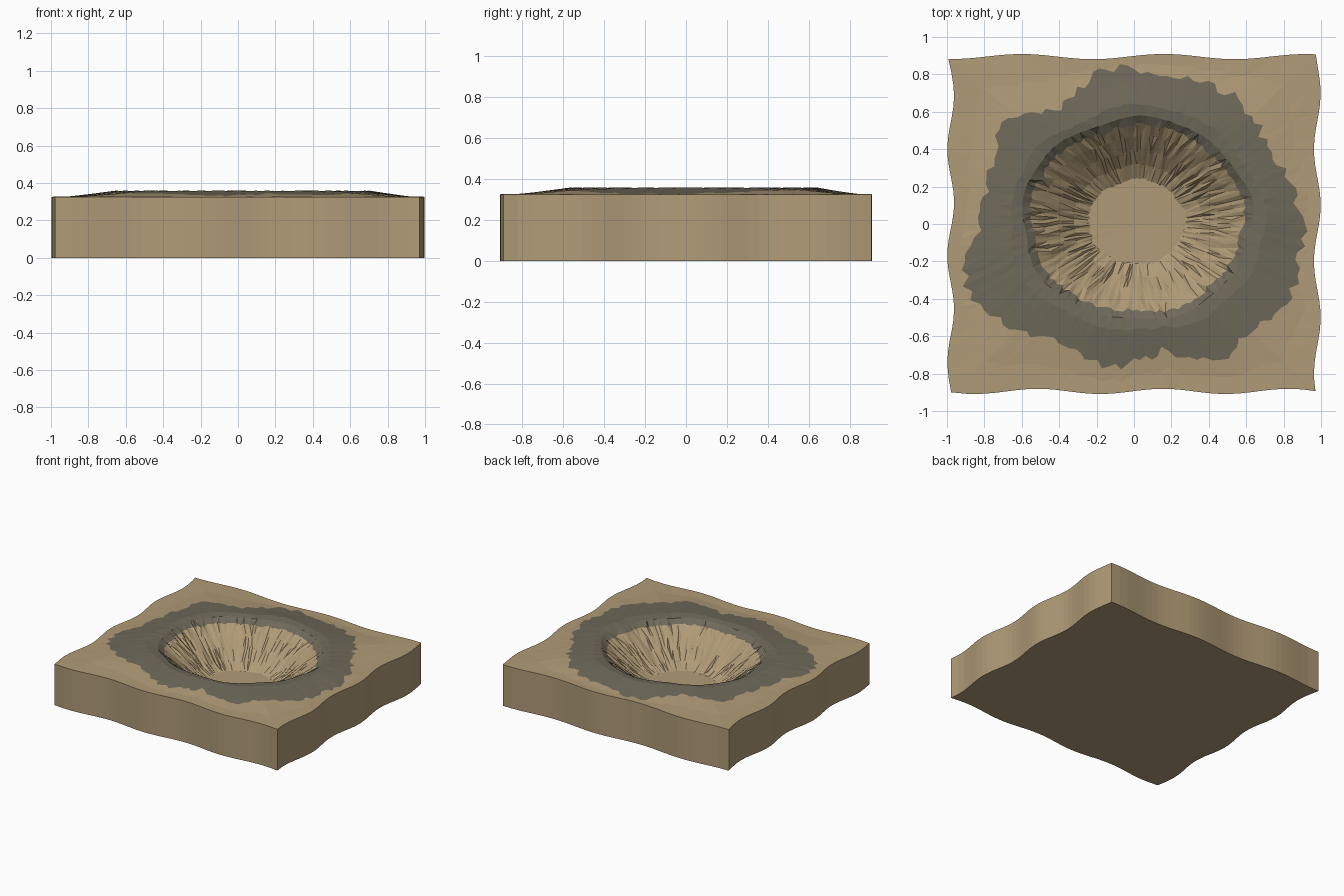
import bpy, bmesh, math, random
from math import pi, sin, cos, tau

if "Cube" in bpy.data.objects:
    bpy.data.objects.remove(bpy.data.objects["Cube"])

random.seed(4)
N = 144


def material(name, rgb):
    m = bpy.data.materials.new(name)
    m.diffuse_color = (*rgb, 1)
    m.use_nodes = True
    m.node_tree.nodes["Principled BSDF"].inputs["Base Color"].default_value = m.diffuse_color
    return m


sand = material("sand", (0.434, 0.328, 0.184))
ash = material("grey_ash", (0.160, 0.142, 0.103))

# Directions around the crater, four of them snapped to the slab corners
angles = [tau * i / N for i in range(N)]
corner = math.atan2(0.895, 0.98)
for a in (corner, pi - corner, pi + corner, tau - corner):
    angles[round(a / tau * N)] = a

# Outline of the ash ring
OUTLINE = [(0.90, 0), (0.72, 0.40), (0.57, 0.66), (0.22, 0.78), (-0.15, 0.83),
           (-0.38, 0.62), (-0.70, 0.54), (-0.77, 0.20), (-0.82, 0.0),
           (-0.90, -0.15), (-0.88, -0.38), (-0.62, -0.58), (-0.42, -0.62),
           (-0.15, -0.76), (0.15, -0.68), (0.45, -0.73), (0.65, -0.55), (0.85, -0.35)]
polar = sorted((math.atan2(y, x) % tau, math.hypot(x, y)) for x, y in OUTLINE)
polar = [(polar[-1][0] - tau, polar[-1][1])] + polar + [(polar[0][0] + tau, polar[0][1])]


def ash_radius(a):
    for (a0, r0), (a1, r1) in zip(polar, polar[1:]):
        if a0 <= a <= a1:
            return r0 + (r1 - r0) * (a - a0) / (a1 - a0)
    return polar[0][1]


def edge_point(a):
    """Point on the wavy rectangular outline."""
    c, s = cos(a), sin(a)
    rx, ry = 0.98 / max(abs(c), 1e-6), 0.895 / max(abs(s), 1e-6)
    r = min(rx, ry)
    x, y = r * c, r * s
    dx = dy = 0
    if rx <= ry + 1e-6:
        if c > 0:
            dx = 0.018 * cos(tau * (y - 0.7) / 0.6)
        else:
            dx = -0.018 * cos(tau * (y - 0.4) / 0.57)
    if ry <= rx + 1e-6:
        if s > 0:
            dy = 0.014 * cos(tau * (x + 0.6) / 0.76)
        else:
            dy = -0.014 * cos(tau * (x + 0.85) / 0.67)
    return x + dx, y + dy


def rim_point(a, scale, wobble):
    """Point on an ellipse that grows from the floor to the crater rim."""
    k = scale * (1 + 0.015 * sin(5 * a + 1) + 0.012 * sin(9 * a)) * (1 + random.uniform(-wobble, wobble))
    return 0.015 + 0.585 * k * cos(a), 0.025 * scale + 0.515 * k * sin(a)


def mix(p, q, t):
    return p[0] + (q[0] - p[0]) * t, p[1] + (q[1] - p[1]) * t


bm = bmesh.new()


def ring(points, z, wobble=0.0):
    return [bm.verts.new((x, y, z + random.uniform(-wobble, wobble))) for x, y in points]


def bridge(inner, outer, mat):
    for i in range(N):
        j = (i + 1) % N
        a, b, c, d = inner[i], outer[i], outer[j], inner[j]
        tris = ((a, b, c), (a, c, d)) if random.random() < 0.5 else ((a, b, d), (b, c, d))
        for t in tris:
            bm.faces.new(t).material_index = mat


# Crater bowl, from the floor to the ragged lip
floor = ring([rim_point(a, 0.44, 0.02) for a in angles], 0.08)
centre = bm.verts.new((0.0, 0.0, 0.075))
for i in range(N):
    bm.faces.new((centre, floor[i], floor[(i + 1) % N]))
rings = [(floor, 0)]
for scale, z in ((0.58, 0.125), (0.72, 0.195), (0.86, 0.265)):
    rings.append((ring([rim_point(a, scale, 0.012) for a in angles], z, 0.008), 0))
lip = [rim_point(a, 0.97, 0.025) for a in angles]
rings.append((ring(lip, 0.318, 0.004), 0))

# Ash rim: crest, outer slope and ragged outline
crest = [rim_point(a, 1.05, 0.002) for a in angles]
edge = [edge_point(a) for a in angles]
outline = []
for i, a in enumerate(angles):
    r = ash_radius(a) + random.uniform(-0.028, 0.028)
    r = max(r, math.hypot(*crest[i]) + 0.05)
    outline.append((r * cos(a), r * sin(a)))
rings.append((ring(crest, 0.35, 0.001), 1))
shoulder = [mix(p, q, 0.25) for p, q in zip(crest, outline)]
rings.append((ring(shoulder, 0.358, 0.001), 1))


def slope_height(p, i):
    t = (math.hypot(*p) - math.hypot(*shoulder[i])) / (math.hypot(*edge[i]) - math.hypot(*shoulder[i]))
    return 0.358 - 0.032 * min(1, 1.35 * max(0, t))


for pts, mat in (([mix(p, q, 0.5) for p, q in zip(shoulder, outline)], 1),
                 (outline, 1),
                 ([mix(p, q, 0.5) for p, q in zip(outline, edge)], 0),
                 (edge, 0)):
    verts = [bm.verts.new((p[0], p[1], slope_height(p, i))) for i, p in enumerate(pts)]
    rings.append((verts, mat))
for (inner, _), (outer, mat) in zip(rings, rings[1:]):
    bridge(inner, outer, mat)

# Slab sides and underside
bottom = ring(edge, 0)
bridge(rings[-1][0], bottom, 0)
bm.faces.new(bottom[::-1])
bmesh.ops.recalc_face_normals(bm, faces=bm.faces)

mesh = bpy.data.meshes.new("crater_slab")
bm.to_mesh(mesh)
bm.free()
mesh.materials.append(sand)
mesh.materials.append(ash)
slab = bpy.data.objects.new("crater_slab", mesh)
bpy.context.collection.objects.link(slab)
